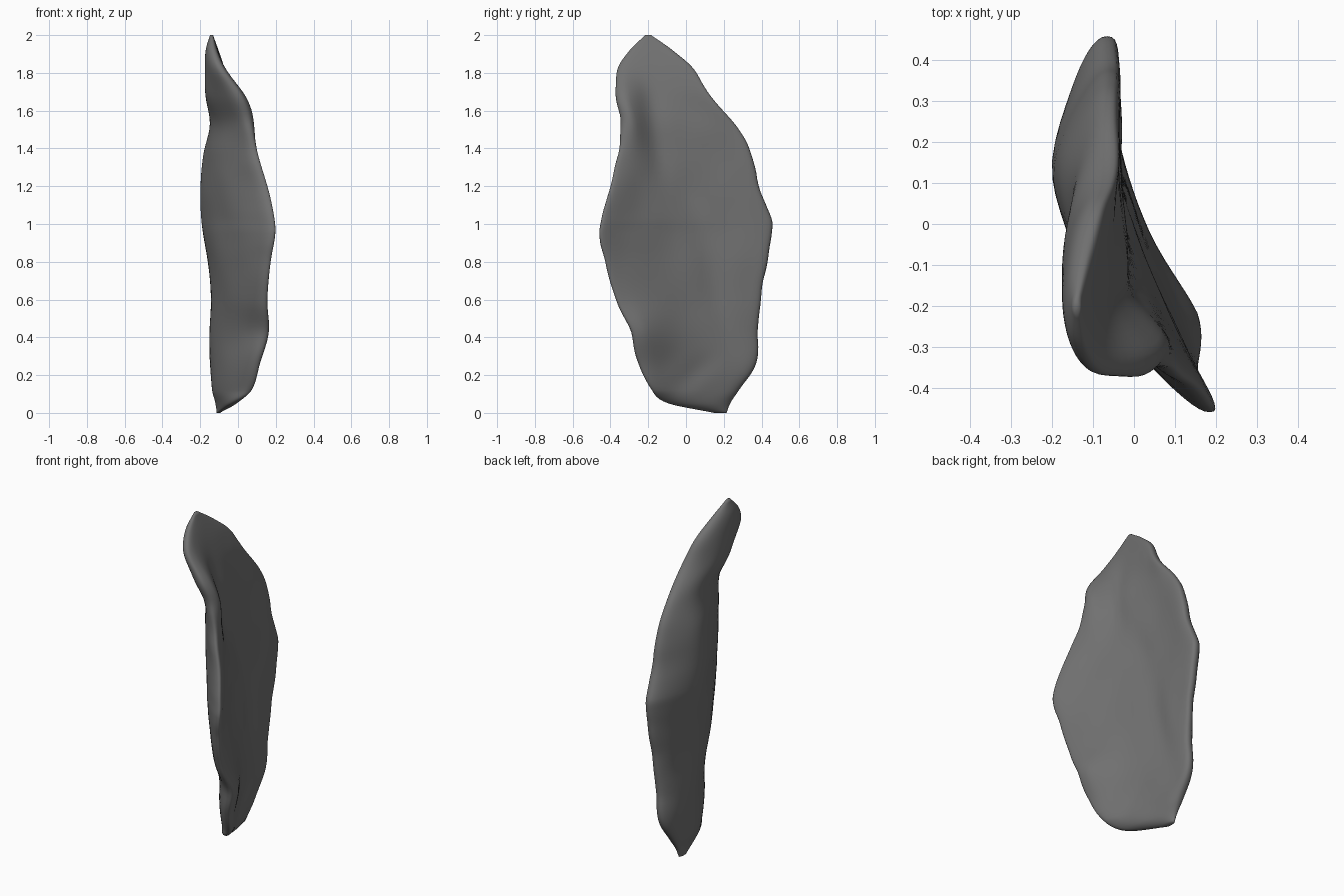
import bpy, bmesh, math
from mathutils import Vector, noise

if "Cube" in bpy.data.objects:
    bpy.data.objects.remove(bpy.data.objects["Cube"])

# Horizontal sections: z, front edge y, back edge y, x of front edge / middle / back edge, half thickness
SECTIONS = [
    (0.00, 0.15, 0.215, -0.105, -0.105, -0.105, 0.01),
    (0.05, -0.09, 0.235, -0.02, -0.065, -0.105, 0.035),
    (0.12, -0.18, 0.28, 0.06, -0.06, -0.10, 0.055),
    (0.27, -0.255, 0.375, 0.10, -0.062, -0.09, 0.064),
    (0.43, -0.295, 0.38, 0.14, -0.055, -0.08, 0.068),
    (0.60, -0.37, 0.395, 0.14, -0.055, -0.07, 0.066),
    (0.80, -0.43, 0.43, 0.16, -0.060, -0.065, 0.071),
    (0.95, -0.46, 0.452, 0.185, -0.070, -0.065, 0.075),
    (1.03, -0.445, 0.455, 0.18, -0.075, -0.065, 0.077),
    (1.17, -0.41, 0.395, 0.15, -0.082, -0.06, 0.077),
    (1.37, -0.358, 0.345, 0.09, -0.088, -0.06, 0.070),
    (1.53, -0.348, 0.26, 0.05, -0.08, -0.06, 0.058),
    (1.68, -0.37, 0.125, 0.00, -0.11, -0.06, 0.064),
    (1.82, -0.36, 0.04, -0.09, -0.13, -0.09, 0.050),
    (1.92, -0.30, -0.07, -0.13, -0.14, -0.12, 0.033),
    (2.00, -0.215, -0.185, -0.14, -0.14, -0.14, 0.008),
]
# Hollows and swellings: face (1 right, -1 left), y, z, width, height, slant, amount in x
DENTS = [
    (1, -0.16, 1.45, 0.07, 0.24, -0.2, -0.028),
    (1, -0.30, 1.60, 0.09, 0.17, -0.1, 0.040),
    (1, -0.20, 0.48, 0.12, 0.22, 0.0, 0.028),
    (1, 0.15, 0.70, 0.07, 0.32, -0.25, -0.018),
    (1, 0.03, 0.20, 0.08, 0.10, 0.8, -0.010),
    (1, 0.02, 1.15, 0.07, 0.16, -0.3, -0.014),
    (-1, 0.13, 1.18, 0.13, 0.30, 0.0, -0.022),
]
ROWS_PER_SPAN, RING = 6, 64
LAST = len(SECTIONS) - 1


def slopes(i):
    a, b = SECTIONS[max(i - 1, 0)], SECTIONS[min(i + 1, LAST)]
    return [(q - p) / (b[0] - a[0]) for p, q in zip(a, b)]


def section_rows():
    """Smooth Hermite interpolation of the sections along z."""
    for i in range(LAST):
        a, b = SECTIONS[i], SECTIONS[i + 1]
        h = b[0] - a[0]
        for j in range(ROWS_PER_SPAN):
            t = j / ROWS_PER_SPAN
            e = t * t * (3 - 2 * t)
            row = [p + (q - p) * e + h * (m * t * (1 - t) ** 2 - n * t * t * (1 - t))
                   for p, q, m, n in zip(a, b, slopes(i), slopes(i + 1))]
            yield row
    yield list(SECTIONS[LAST])


def section_point(row, angle):
    z, yf, yb, xf, xm, xb, half = row
    s = -math.cos(angle)
    side = math.sin(angle)
    y = (yf + yb) / 2 + s * (yb - yf) / 2
    centre = xm + (xb - xf) / 2 * s + ((xf + xb) / 2 - xm) * s * s
    # blunt, rounded rim
    x = centre + half * math.copysign(abs(side) ** 0.8, side)
    # face relief fades out at the rim
    fade = min(1, abs(side) * 1.6) * min(1, half / 0.05)
    for face, dy, dz, w, h, slant, amount in DENTS:
        if side * face > 0:
            across = (y - dy - slant * (z - dz)) / w
            x += fade * amount * math.exp(-across ** 2 - ((z - dz) / h) ** 2)
    x += fade * 0.007 * noise.noise(Vector((x * 2, y * 6, z * 3.5)))
    # uneven, chipped rim
    y += 0.007 * s * noise.noise(Vector((s * 2, 4.0, z * 8))) * min(1, half / 0.05)
    return x, y, z


# Slab of rock: loft the sections into one closed skin
bm = bmesh.new()
rings = [[bm.verts.new(section_point(row, 2 * math.pi * k / RING)) for k in range(RING)]
         for row in section_rows()]
for low, high in zip(rings, rings[1:]):
    for k in range(RING):
        n = (k + 1) % RING
        bm.faces.new((low[k], low[n], high[n], high[k]))
bm.faces.new(rings[0])
bm.faces.new(rings[-1])
bmesh.ops.recalc_face_normals(bm, faces=bm.faces)
for face in bm.faces:
    face.smooth = True

mesh = bpy.data.meshes.new("rock_slab")
bm.to_mesh(mesh)
bm.free()
rock = bpy.data.objects.new("rock_slab", mesh)
bpy.context.collection.objects.link(rock)

# Dark stone
stone = bpy.data.materials.new("dark_stone")
stone.diffuse_color = (0.165, 0.165, 0.165, 1)
stone.use_nodes = True
stone.node_tree.nodes["Principled BSDF"].inputs["Base Color"].default_value = stone.diffuse_color
mesh.materials.append(stone)
